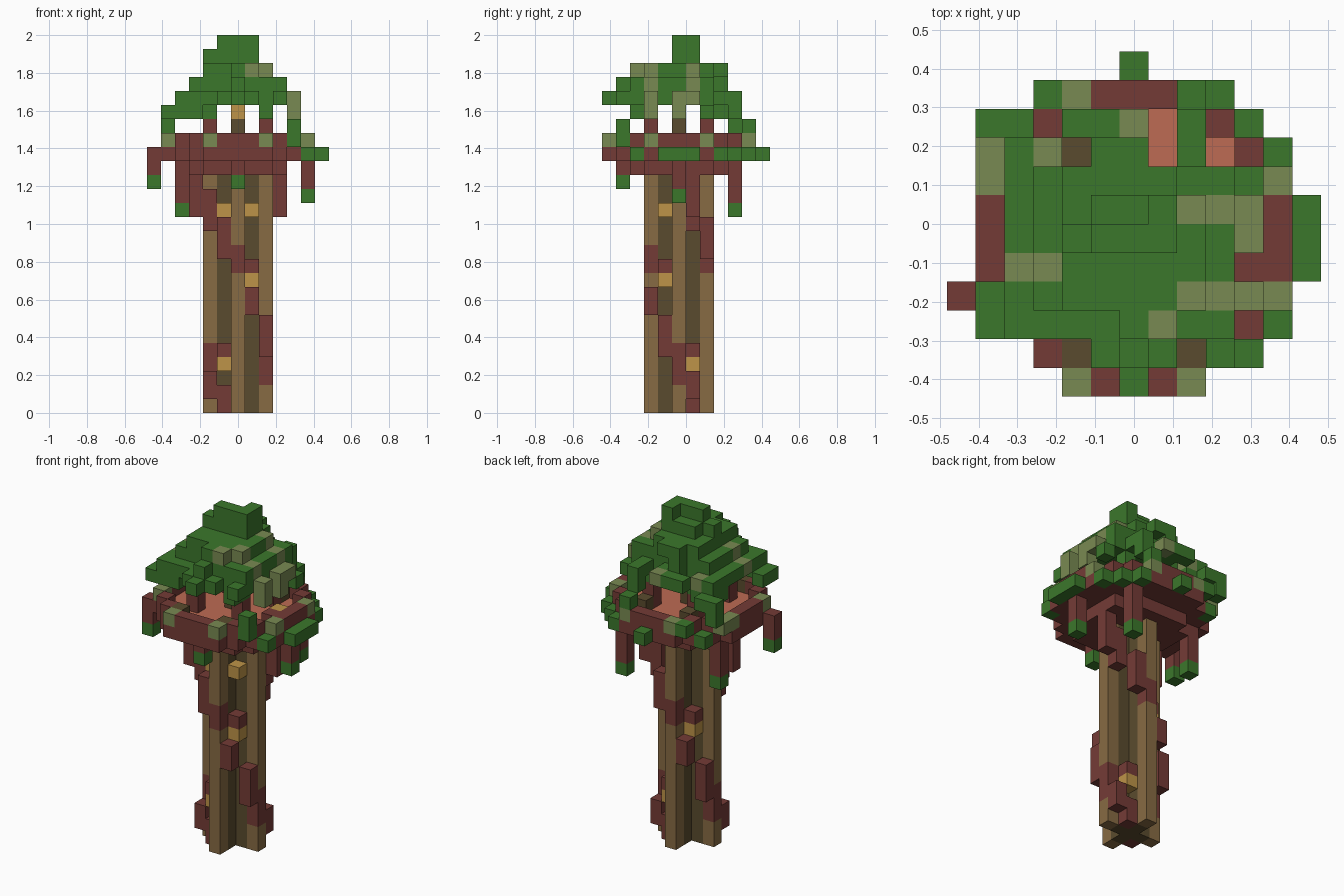
import bpy, bmesh
from mathutils import Vector

cube = bpy.data.objects.get("Cube")
if cube:
    bpy.data.objects.remove(cube, do_unlink=True)

SIZE = 2 / 27                      # edge of one block
COLOURS = {"leaf_green": "3b772b", "pale_leaf": "798a52", "red_bark": "743b36",
           "tan_wood": "876b43", "dark_wood": "5a4b2e", "amber_lamp": "be9448",
           "floor_clay": "bd6b53"}
GREEN, PALE, RED, TAN, DARK, AMBER, CLAY = range(len(COLOURS))


def linear(c):
    return c / 12.92 if c <= 0.04045 else ((c + 0.055) / 1.055) ** 2.4


def make_material(name, code):
    rgb = [linear(int(code[i:i + 2], 16) / 255) for i in (0, 2, 4)]
    mat = bpy.data.materials.new(name)
    mat.use_nodes = True
    mat.diffuse_color = (*rgb, 1)
    bsdf = next(n for n in mat.node_tree.nodes if n.type == "BSDF_PRINCIPLED")
    bsdf.inputs["Base Color"].default_value = (*rgb, 1)
    return mat


materials = [make_material(n, c) for n, c in COLOURS.items()]
cells = {}                         # block position -> (part, colour)


def span(v):
    return range(v[0], v[1] + 1) if isinstance(v, tuple) else (v,)


def fill(part, colour, x, y, z):
    """Fill a box of blocks; each extent is one index or an inclusive pair."""
    for i in span(x):
        for j in span(y):
            for k in span(z):
                cells[i, j, k] = (part, colour)


def disc(part, colour, z, low, high):
    for i in range(-5, 6):
        for j in range(-5, 6):
            if low <= i * i + j * j <= high:
                fill(part, colour, i, j, z)


# Trunk: cross-shaped dark core with four tan ribs
fill("trunk", DARK, (-1, 1), 0, (0, 16))
fill("trunk", DARK, 0, (-1, 1), (0, 16))
for x, y in ((2, 0), (-2, 0), (0, 2), (0, -2)):
    fill("trunk", TAN, x, y, (0, 16))

# Two vines winding down opposite sides of the trunk, ending in its corners
for s in (1, -1):
    for x, y, z in ((-3, -1, (14, 16)), (-2, -1, (13, 15)), (-1, -2, (11, 13)),
                    (0, -2, (10, 11)), (1, -2, (7, 8)), (1, -1, 10),
                    (2, -1, (4, 6)), (2, 0, (2, 4)), (2, 1, (1, 2)),
                    (1, 1, (0, 1)), (1, 1, 4)):
        fill("trunk_vines", RED, x * s, y * s, z)

# Lamps hung in the trunk corners
for s in (1, -1):
    fill("trunk_lamps", AMBER, s, -1, 14)
    fill("trunk_lamps", AMBER, s, s, 3)
    fill("trunk_lamps", AMBER, s, -s, 9)

# Deck and round railing
disc("deck", RED, 17, 0, 13)
disc("deck", RED, 18, 0, 20)
disc("railing", RED, 18, 21, 29)
disc("railing", RED, 19, 21, 29)
fill("railing", RED, 4, -1, 19)
fill("railing_lamp", AMBER, 4, 0, 19)

# Hanging roots with leafy tips
for x, y, top, tip in ((-6, -2, 18, 16), (0, -4, 17, 16), (-4, 2, 17, 14),
                       (3, 4, 17, 14), (5, 0, 17, 15)):
    fill("hanging_roots", RED, x, y, (tip, top))
    fill("hanging_roots", GREEN, x, y, tip)

# Foliage on the railing
for x, y in ((-2, -5), (2, -5), (5, -2), (5, 2), (-5, -2), (-5, 2), (-5, 3),
             (-2, 5), (2, 5)):
    fill("railing_leaves", PALE, x, y, 19)
for x, y, z in ((6, (-1, 1), 18), (5, -3, 18), (5, 3, 18), (4, 4, 18), (0, 6, 18),
                (-4, 4, 18), (-3, 5, 19), (3, 5, 18), (2, 5, 20),
                (4, -4, (19, 20)), (-5, 4, 20)):
    fill("railing_leaves", GREEN, x, y, z)

# Posts, stools and the central lantern
for x in (-2, 2):
    for y in (-2, 2):
        fill("roof_posts", RED, x, y, (19, 20))
        fill("roof_leaves", GREEN, x, y, 21)
    fill("stools", DARK, x, -4, 19)
    fill("stools", DARK, x, 3, 19)
fill("lantern_post", DARK, 0, 0, (19, 20))
fill("lantern", AMBER, 0, 0, 21)

# Stepped leafy roof, from the eaves up
for x, y, z in ((-5, (-3, -2), 21), ((-4, -3), -3, 21), ((-5, -4), 4, 21),
                ((-4, -3), (2, 3), 21), (2, -3, 21), (2, 4, 21), (4, 2, 21),
                ((-4, 3), (-3, 2), 22), ((-1, 1), -4, 22), (0, -5, 22), (3, -4, 22),
                ((-1, 0), 3, 22), ((-2, -1), 4, 22), (2, (3, 4), 22), (-4, 3, 22),
                ((-3, 3), (-2, 2), 23), ((0, 3), -3, 23), (0, -4, 23), (-1, 3, 23),
                ((-2, 1), (-2, 2), 24), (0, -3, 24),
                (2, (-1, 0), 24), ((-1, 0), 3, 24),
                ((-2, 1), 0, 25), ((-1, 1), 1, 25), ((-1, 1), 0, 26), (1, 1, 26)):
    fill("roof_leaves", GREEN, x, y, z)

# Pale streaks running down the roof
for x, y, z in (((1, 2), 1, 24), (3, 1, 23), (4, (0, 1), 22), (4, 0, 21),
                (1, -3, 24), (2, -2, (23, 24)), (3, -2, 23), (4, -2, (21, 22)),
                (-4, -1, 22), (-3, -1, 23), (0, 4, 22), (-3, 3, 22)):
    fill("roof_streaks", PALE, x, y, z)


# Turn blocks into meshes, keeping only the exposed faces
AXES = [Vector(a) for a in ((1, 0, 0), (0, 1, 0), (0, 0, 1))]


def block_faces(bm, cell, colour, part):
    centre = Vector((cell[0], cell[1] - 0.5, cell[2] + 0.5)) * SIZE
    for a in range(3):
        u, v = AXES[(a + 1) % 3] * SIZE / 2, AXES[(a + 2) % 3] * SIZE / 2
        for s in (1, -1):
            n = AXES[a] * s
            if tuple(int(c + d) for c, d in zip(cell, n)) in cells:
                continue
            mid = centre + n * SIZE / 2
            ring = [mid + u + v, mid - u + v, mid - u - v, mid + u - v][::s]
            face = bm.faces.new([bm.verts.new(p) for p in ring])
            # walking surface of the deck is clay
            face.material_index = CLAY if part == "deck" and n.z > 0 else colour


for part in sorted({p for p, c in cells.values()}):
    bm = bmesh.new()
    for cell, (owner, colour) in cells.items():
        if owner == part:
            block_faces(bm, cell, colour, part)
    bmesh.ops.remove_doubles(bm, verts=bm.verts, dist=SIZE / 100)
    mesh = bpy.data.meshes.new(part)
    for mat in materials:
        mesh.materials.append(mat)
    bm.to_mesh(mesh)
    bm.free()
    bpy.context.collection.objects.link(bpy.data.objects.new(part, mesh))
